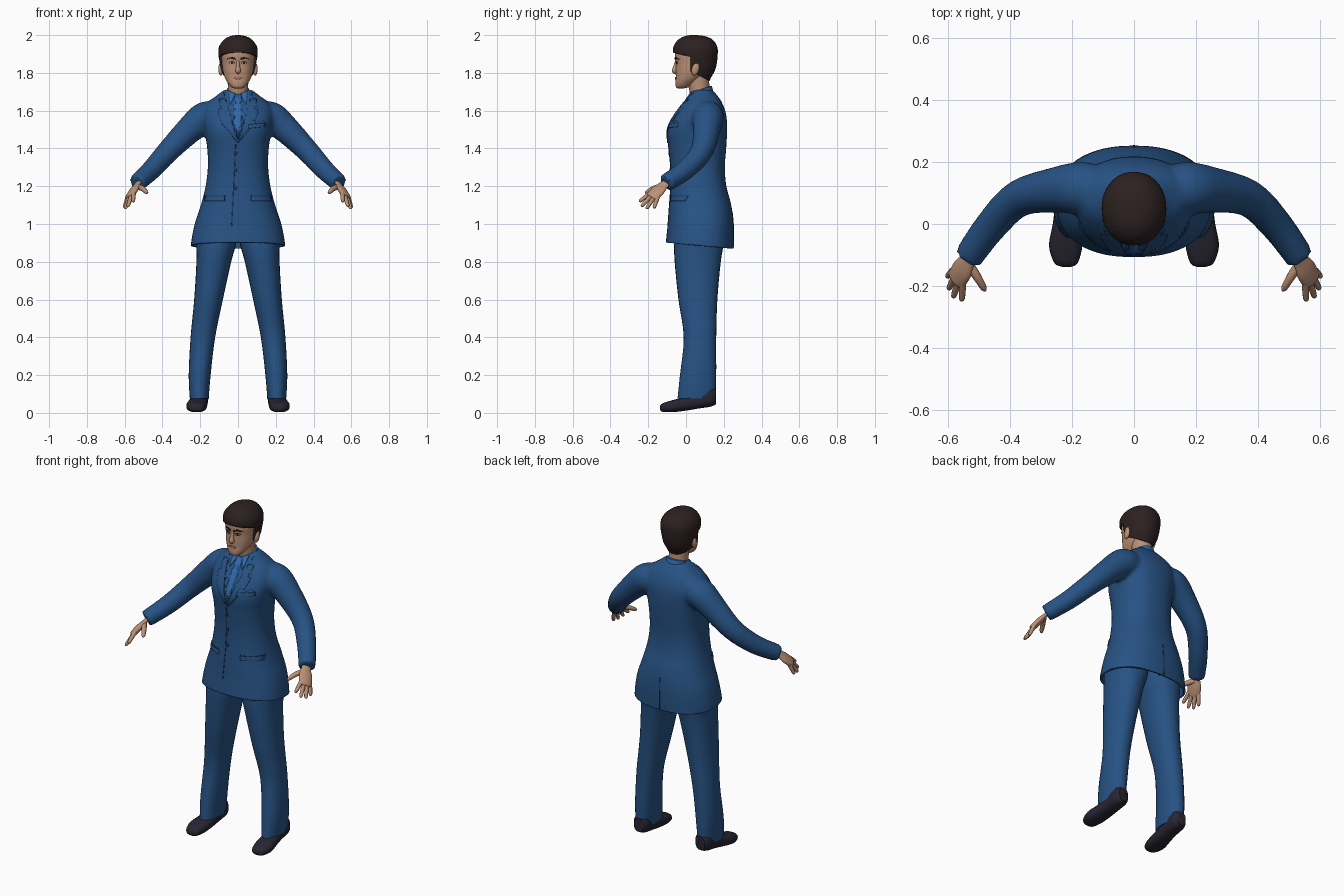
import bpy, bmesh, math
from mathutils import Vector
from mathutils.bvhtree import BVHTree

if "Cube" in bpy.data.objects:
    bpy.data.objects.remove(bpy.data.objects["Cube"])


def material(name, rgb):
    m = bpy.data.materials.new(name)
    m.use_nodes = True
    m.diffuse_color = (*rgb, 1)
    bsdf = next(n for n in m.node_tree.nodes if n.type == 'BSDF_PRINCIPLED')
    bsdf.inputs["Base Color"].default_value = (*rgb, 1)
    bsdf.inputs["Roughness"].default_value = 0.8
    return m


SUIT = material("suit blue", (.02, .085, .23))
SEAM = material("dark seam blue", (.01, .035, .1))
SHIRT = material("shirt blue", (.03, .14, .42))
SKIN = material("skin", (.5, .28, .18))
LIPS = material("lips", (.36, .16, .12))
HAIR = material("dark brown hair", (.026, .015, .015))
SHOE = material("shoe black", (.02, .018, .03))
EYE = material("eye white", (.6, .55, .5))


def smooth_rows(rows, steps=4):
    """Catmull-Rom interpolation between rows of numbers."""
    out, last = [], len(rows) - 1
    for i in range(last):
        a, b, c, d = (rows[min(max(i + k, 0), last)] for k in (-1, 0, 1, 2))
        for s in range(steps):
            t = s / steps
            out.append([q + .5 * t * (r - p + t * (2 * p - 5 * q + 4 * r - w + t * (3 * (q - r) + w - p)))
                        for p, q, r, w in zip(a, b, c, d)])
    return out + [list(rows[-1])]


def add_loft(bm, rings, sides=28, power=1.0):
    """Skin rings given as (centre, half axis, half axis)."""
    def bend(v):
        return math.copysign(abs(v) ** power, v)
    loops = []
    for c, u, v in rings:
        angles = [2 * math.pi * i / sides for i in range(sides)]
        loops.append([bm.verts.new(c + u * bend(math.cos(a)) + v * bend(math.sin(a))) for a in angles])
    for lo, hi in zip(loops, loops[1:]):
        for i in range(sides):
            j = (i + 1) % sides
            bm.faces.new((lo[i], lo[j], hi[j], hi[i]))
    bm.faces.new(loops[0])
    bm.faces.new(loops[-1])


def level_rings(rows):
    """Rows (z, centre x, half width, front y, back y)."""
    return [(Vector((x, (f + b) / 2, z)), Vector((w, 0, 0)), Vector((0, (b - f) / 2, 0)))
            for z, x, w, f, b in smooth_rows(rows)]


def tube_rings(rows, across=None, flat=1.0):
    """Rows (x, y, z, radius) along a path."""
    rows = smooth_rows(rows)
    pts = [Vector(r[:3]) for r in rows]
    rings = []
    for i, p in enumerate(pts):
        d = (pts[min(i + 1, len(pts) - 1)] - pts[max(i - 1, 0)]).normalized()
        ref = Vector(across) if across else Vector((0, 1, 0)).cross(d)
        u = (ref - d * ref.dot(d)).normalized()
        rings.append((p, u * rows[i][3], d.cross(u) * rows[i][3] * flat))
    return rings


def finish(name, bm, mat, mirror=False, angle=50):
    bmesh.ops.recalc_face_normals(bm, faces=bm.faces)
    me = bpy.data.meshes.new(name)
    bm.to_mesh(me)
    bm.free()
    me.materials.append(mat)
    me.shade_smooth()
    me.set_sharp_from_angle(angle=math.radians(angle))
    ob = bpy.data.objects.new(name, me)
    bpy.context.scene.collection.objects.link(ob)
    if mirror:
        ob.modifiers.new("mirror", 'MIRROR')
    return ob


def loft(name, rings, mat, mirror=False, **kw):
    bm = bmesh.new()
    add_loft(bm, rings, **kw)
    return finish(name, bm, mat, mirror)


def thicken(ob, t, offset=-1):
    m = ob.modifiers.new("thickness", 'SOLIDIFY')
    m.thickness, m.offset = t, offset


def surface(ob):
    return BVHTree.FromPolygons([v.co for v in ob.data.vertices], [p.vertices for p in ob.data.polygons])


def plate(name, outline, tree, mat, depth=.008, side=-1, both=False):
    """Thin plate: an x-z outline laid on a surface from the front or back."""
    for s in ((1, -1) if both else (1,)):
        bm = bmesh.new()
        bm.faces.new([bm.verts.new((s * x, side, z)) for x, z in outline])
        bmesh.ops.triangulate(bm, faces=bm.faces)
        bmesh.ops.subdivide_edges(bm, edges=bm.edges, cuts=5, use_grid_fill=True)
        for v in bm.verts:
            hit = tree.ray_cast(v.co, Vector((0, -side, 0)))[0]
            v.co.y = (hit or tree.find_nearest(Vector((v.co.x, side * .1, v.co.z)))[0]).y
        label = name if not both else ("left_" if s > 0 else "right_") + name
        thicken(finish(label, bm, mat), depth, 0)


def box(x0, x1, z0, z1):
    return [(x0, z0), (x1, z0), (x1, z1), (x0, z1)]


# Jacket: body and sleeves fused into one smooth skin
bm = bmesh.new()
add_loft(bm, level_rings([
    (.80, 0, .252, -.11, .25), (.89, 0, .25, -.108, .252), (1.0, 0, .23, -.097, .252),
    (1.1, 0, .197, -.09, .24), (1.2, 0, .172, -.083, .214), (1.3, 0, .16, -.083, .206),
    (1.4, 0, .163, -.092, .213), (1.5, 0, .178, -.1, .218), (1.58, 0, .188, -.062, .213),
    (1.64, 0, .165, -.02, .192), (1.675, 0, .12, .005, .17), (1.71, 0, .075, .025, .14)]), 40, .85)
for s in (1, -1):
    add_loft(bm, tube_rings([(s * x, y, z, r) for x, y, z, r in (
        (.13, .115, 1.57, .08), (.18, .115, 1.56, .085), (.25, .11, 1.505, .074), (.37, .083, 1.385, .06),
        (.46, -.005, 1.285, .053), (.535, -.108, 1.217, .047))]))
jacket = finish("jacket", bm, SUIT)
m = jacket.modifiers.new("fuse", 'REMESH')
m.mode, m.voxel_size = 'VOXEL', .011
m = jacket.modifiers.new("relax", 'SMOOTH')
m.factor, m.iterations = .5, 6
fused = bpy.data.meshes.new_from_object(jacket.evaluated_get(bpy.context.evaluated_depsgraph_get()))
bpy.data.objects.remove(jacket)

# Open hem and the shirt opening cut into the chest
bm = bmesh.new()
bm.from_mesh(fused)
bmesh.ops.bisect_plane(bm, geom=bm.verts[:] + bm.edges[:] + bm.faces[:], plane_co=(0, 0, .892),
                       plane_no=(0, .09, 1), clear_inner=True)
SLOPE, POINT = 3.3, 1.44
for s in (1, -1):
    faces = [f for f in bm.faces if f.calc_center_median().y < .07 and f.calc_center_median().z > 1.4]
    geom = set(faces) | {e for f in faces for e in f.edges} | {v for f in faces for v in f.verts}
    bmesh.ops.bisect_plane(bm, geom=list(geom), plane_co=(0, 0, POINT), plane_no=(s * SLOPE, 0, 1))
for f in bm.faces:
    c = f.calc_center_median()
    f.material_index = int(c.y < .06 and c.z - POINT > SLOPE * abs(c.x))
for v in bm.verts:
    if all(f.material_index for f in v.link_faces):
        v.co.y += .008
jacket = finish("jacket", bm, SUIT)
jacket.data.materials.clear()
for mat in (SUIT, SHIRT):
    jacket.data.materials.append(mat)
chest = surface(jacket)
thicken(jacket, .012)

# Jacket details
plate("lapel", [(.002, 1.43), (.014, 1.48), (.07, 1.665), (.098, 1.66), (.1, 1.625), (.082, 1.612), (.108, 1.6),
                (.085, 1.53)], chest, SUIT, both=True)
plate("tie", [(0, 1.45), (.02, 1.515), (.011, 1.645), (.018, 1.685), (-.018, 1.685), (-.011, 1.645), (-.02, 1.515)],
      chest, SHIRT)
plate("collar_wing", [(.012, 1.69), (.05, 1.7), (.042, 1.63)], chest, SHIRT, both=True)
plate("front_seam", [(-.041, .9), (-.035, .9), (-.009, 1.42), (-.015, 1.42)], chest, SEAM, .003)
plate("back_vent", box(-.003, .003, .875, 1.06), chest, SEAM, .003, side=1)
plate("pocket_flap", box(.07, .175, 1.122, 1.145), chest, SUIT, both=True)
plate("pocket_slit", box(.07, .175, 1.145, 1.15), chest, SEAM, .004, both=True)
plate("breast_pocket", [(.055, 1.505), (.145, 1.515), (.145, 1.535), (.055, 1.525)], chest, SUIT)
plate("pocket_square", [(.05, 1.525), (.145, 1.535), (.125, 1.548), (.1, 1.537), (.075, 1.55)], chest, SUIT)
for i, z in enumerate((1.375, 1.285, 1.19)):
    ring = [(-.013 + .01 * math.cos(a * math.pi / 4), z + .01 * math.sin(a * math.pi / 4)) for a in range(8)]
    plate(f"button_{i + 1}", ring, chest, SEAM)

# Trousers and shoes
loft("trouser_legs", level_rings([
    (.075, .205, .05, -.045, .155), (.2, .203, .058, -.032, .16), (.4, .186, .065, -.012, .16),
    (.6, .156, .076, -.04, .166), (.8, .128, .092, -.06, .184), (.9, .115, .106, -.062, .2),
    (1.0, .11, .11, -.05, .2)]), SUIT, True, power=.92)
loft("shoes", [(Vector((x, y, (lo + hi) / 2)), Vector((w, 0, 0)), Vector((0, 0, (hi - lo) / 2)))
               for y, x, w, lo, hi in smooth_rows([
                   (-.138, .217, .015, .018, .035), (-.125, .219, .038, .006, .05), (-.07, .22, .054, .004, .068),
                   (0, .212, .05, .012, .085), (.06, .207, .048, .022, .11), (.13, .205, .047, .033, .135),
                   (.158, .205, .03, .045, .125)])], SHOE, True, power=.8)

# Hands
ACROSS = Vector((.035, .045, -.022)).normalized()
loft("palms", tube_rings([(.522, -.09, 1.228, .026), (.535, -.117, 1.207, .028), (.553, -.147, 1.178, .039),
                          (.572, -.178, 1.147, .036), (.576, -.185, 1.14, .026)], ACROSS, .45), SKIN, True)
knuckle = Vector((.568, -.17, 1.153))
tips = {"index": (.555, -.248, 1.118), "middle": (.583, -.237, 1.092), "ring": (.598, -.21, 1.08),
        "little": (.602, -.17, 1.083)}
for i, (finger, tip) in enumerate(tips.items()):
    start, tip = knuckle + ACROSS * (.018 * i - .027), Vector(tip)
    rows = [(*start.lerp(tip, t), r) for t, r in ((0, .012), (.5, .011), (.9, .009), (1, .003))]
    loft(finger + "_fingers", tube_rings(rows), SKIN, True, sides=10)
loft("thumbs", tube_rings([(.536, -.125, 1.2, .016), (.506, -.17, 1.188, .014), (.486, -.204, 1.17, .011),
                           (.48, -.216, 1.163, .004)]), SKIN, True, sides=10)

# Neck and shirt collar
loft("neck", level_rings([(1.64, 0, .056, .03, .135), (1.72, 0, .054, .015, .125), (1.8, 0, .056, .0, .12)]), SKIN)
loft("collar", [(Vector((0, .08, z)), Vector((w, 0, 0)), Vector((0, w * .95, .018)))
                for z, w in ((1.65, .074), (1.69, .066), (1.712, .06), (1.714, .055))], SHIRT)

# Head
head = loft("head", level_rings([
    (1.718, 0, .018, -.043, -.01), (1.725, 0, .035, -.053, .015), (1.745, 0, .053, -.056, .045),
    (1.775, 0, .07, -.054, .085), (1.81, 0, .08, -.055, .12), (1.85, 0, .085, -.054, .14), (1.9, 0, .088, -.058, .15),
    (1.95, 0, .075, -.04, .14), (1.98, 0, .04, 0, .1)]), SKIN, sides=36, power=.92)
face = surface(head)
loft("nose", tube_rings([(0, -.05, 1.865, .007), (0, -.057, 1.835, .01), (0, -.06, 1.81, .015),
                         (0, -.055, 1.797, .006)]), SKIN, sides=12)
bm = bmesh.new()
bmesh.ops.create_uvsphere(bm, u_segments=16, v_segments=10, radius=1)
for v in bm.verts:
    v.co = Vector((.091 + .013 * v.co.x, .05 + .02 * v.co.y + .006 * v.co.z, 1.82 + .034 * v.co.z))
finish("ears", bm, SKIN, True)
plate("eye", [(.015, 1.85), (.03, 1.846), (.046, 1.852), (.03, 1.859)], face, EYE, .004, both=True)
plate("iris", box(.026, .035, 1.846, 1.859), face, HAIR, .006, both=True)
plate("lash", [(.013, 1.855), (.03, 1.859), (.05, 1.855), (.03, 1.864)], face, HAIR, .006, both=True)
plate("eyebrow", [(.012, 1.869), (.035, 1.876), (.058, 1.872), (.035, 1.885), (.012, 1.879)], face, HAIR, both=True)
plate("mouth", [(-.025, 1.772), (0, 1.764), (.025, 1.772), (.008, 1.779), (-.008, 1.779)], face, LIPS, .007)

# Hair: a cap trimmed along the forehead, sideburns and nape
bm = bmesh.new()
add_loft(bm, level_rings([
    (1.73, 0, .055, .0, .115), (1.77, 0, .07, -.03, .13), (1.81, 0, .088, -.05, .152), (1.85, 0, .096, -.06, .163),
    (1.9, 0, .104, -.068, .168), (1.94, 0, .1, -.066, .165), (1.975, 0, .075, -.042, .142),
    (1.993, 0, .045, -.01, .105), (2.0, 0, .012, .02, .06)]), 36, .95)
for co, no in (((0, 0, 1.89), (0, .25, 1)), ((0, .024, 0), (0, 1, 0)), ((0, .03, 1.805), (0, .5, 1))):
    bmesh.ops.bisect_plane(bm, geom=bm.verts[:] + bm.edges[:] + bm.faces[:], plane_co=co, plane_no=no)


def bare(c):
    return c.z + .5 * c.y < 1.82 or (c.y < .024 and c.z + .25 * c.y < 1.89)


bmesh.ops.delete(bm, geom=[f for f in bm.faces if bare(f.calc_center_median())], context='FACES')
thicken(finish("hair", bm, HAIR), .014)
